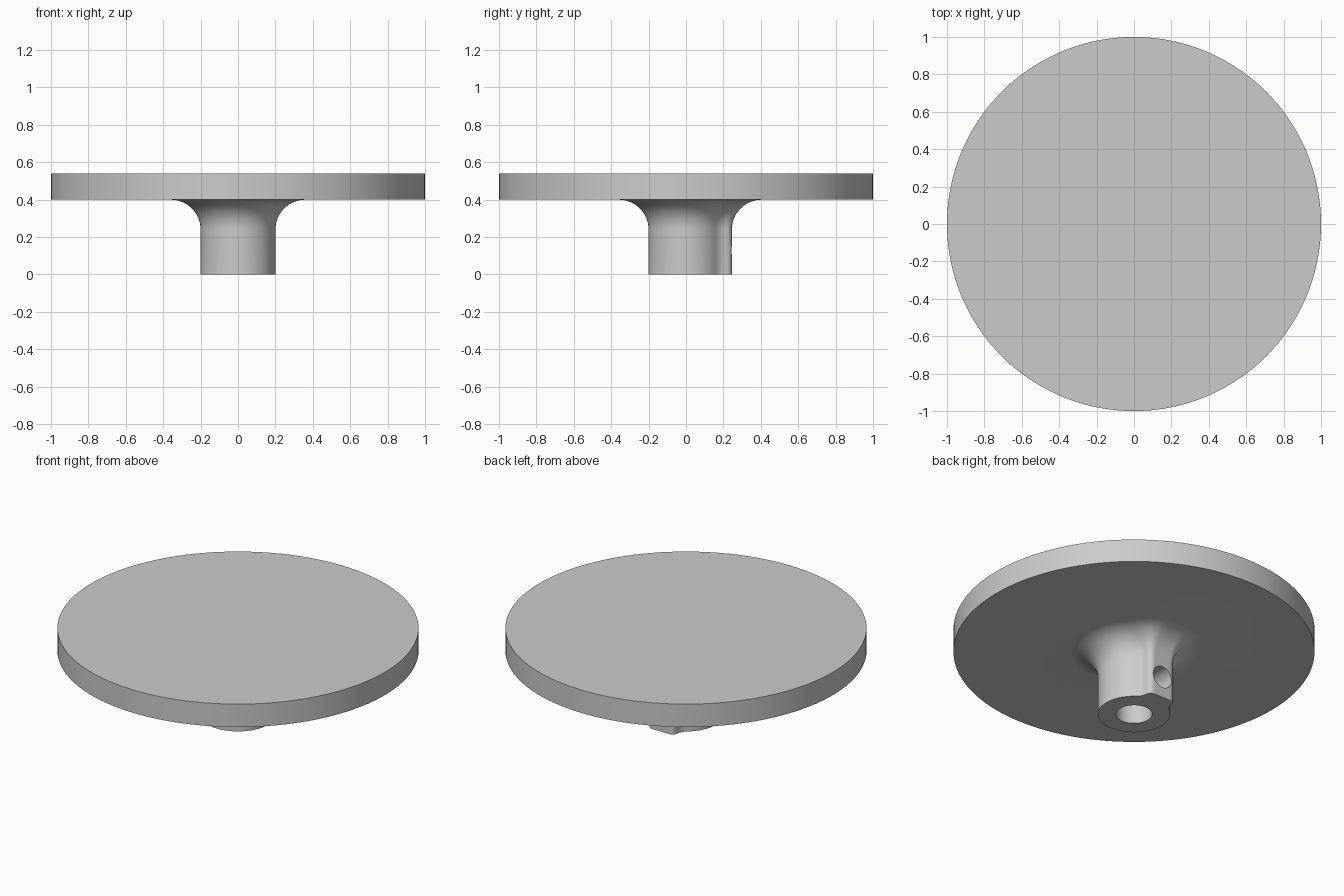
import bpy, bmesh, math
from mathutils import Vector, Matrix

if "Cube" in bpy.data.objects:
    bpy.data.objects.remove(bpy.data.objects["Cube"])

SIDES = 144
HUB_R, FILLET = 0.2, 0.16
DISC_BOTTOM, DISC_TOP = 0.4, 0.54

grey = bpy.data.materials.new("light_grey")
grey.use_nodes = True
grey.diffuse_color = (0.6, 0.6, 0.6, 1)
grey.node_tree.nodes["Principled BSDF"].inputs["Base Color"].default_value = grey.diffuse_color


def hub_distance(p):
    """Distance to the hub section: a circle blended with a screw boss at the back."""
    circle = p.length - HUB_R
    corner = 0.03
    qx = abs(p.x) - 0.09 + corner
    qy = abs(p.y - 0.12) - 0.125 + corner
    boss = math.hypot(max(qx, 0), max(qy, 0)) + min(max(qx, qy), 0) - corner
    blend = 0.04
    h = max(blend - abs(circle - boss), 0) / blend
    return min(circle, boss) - h * h * blend / 4


def hub_radius(angle, offset):
    """Radius along one direction where the section, grown by offset, ends."""
    direction = Vector((math.cos(angle), math.sin(angle)))
    low, high = 0.1, 0.8
    for _ in range(30):
        mid = (low + high) / 2
        if hub_distance(direction * mid) < offset:
            low = mid
        else:
            high = mid
    return low


def add_ring(bm, z, radius):
    ring = []
    for i in range(SIDES):
        a = math.tau * i / SIDES
        r = radius(a)
        ring.append(bm.verts.new((r * math.cos(a), r * math.sin(a), z)))
    return ring


# Hub, flared fillet and disc as one solid
bm = bmesh.new()
rings = [add_ring(bm, 0, lambda a: hub_radius(a, 0))]
steps = 16
for s in range(steps + 1):
    t = s / steps * math.pi / 2
    grow = FILLET * (1 - math.cos(t))
    z = DISC_BOTTOM - FILLET + FILLET * math.sin(t)
    rings.append(add_ring(bm, z, lambda a: hub_radius(a, grow)))
for z in (DISC_BOTTOM, DISC_TOP):
    rings.append(add_ring(bm, z, lambda a: 1.0))
for lower, upper in zip(rings, rings[1:]):
    for i in range(SIDES):
        j = (i + 1) % SIDES
        bm.faces.new((lower[i], lower[j], upper[j], upper[i]))
bm.faces.new(rings[0][::-1])
bm.faces.new(rings[-1])
mesh = bpy.data.meshes.new("disc_with_hub")
bm.to_mesh(mesh)
bm.free()
mesh.materials.append(grey)
body = bpy.data.objects.new("disc_with_hub", mesh)
bpy.context.collection.objects.link(body)


def drill(name, radius, start, end):
    """Cut a round hole between two points."""
    start, end = Vector(start), Vector(end)
    axis = end - start
    turn = axis.to_track_quat('Z', 'Y').to_matrix().to_4x4()
    cut = bmesh.new()
    bmesh.ops.create_cone(cut, cap_ends=True, segments=64, radius1=radius,
                          radius2=radius, depth=axis.length,
                          matrix=Matrix.Translation((start + end) / 2) @ turn)
    data = bpy.data.meshes.new(name)
    cut.to_mesh(data)
    cut.free()
    data.materials.append(grey)
    cutter = bpy.data.objects.new(name, data)
    cutter.hide_render = True
    bpy.context.collection.objects.link(cutter)
    mod = body.modifiers.new(name, 'BOOLEAN')
    mod.operation = 'DIFFERENCE'
    mod.solver = 'EXACT'
    mod.object = cutter
    bpy.ops.object.modifier_apply(modifier=name)
    bpy.data.objects.remove(cutter)


# Shaft bore and set screw hole
bpy.ops.object.select_all(action='DESELECT')
body.select_set(True)
bpy.context.view_layer.objects.active = body
drill("shaft_bore", 0.1, (0, 0, -0.1), (0, 0, 0.4))
drill("screw_hole", 0.066, (0, 0.02, 0.13), (0, 0.4, 0.13))

bpy.ops.object.shade_smooth_by_angle(angle=math.radians(30))
